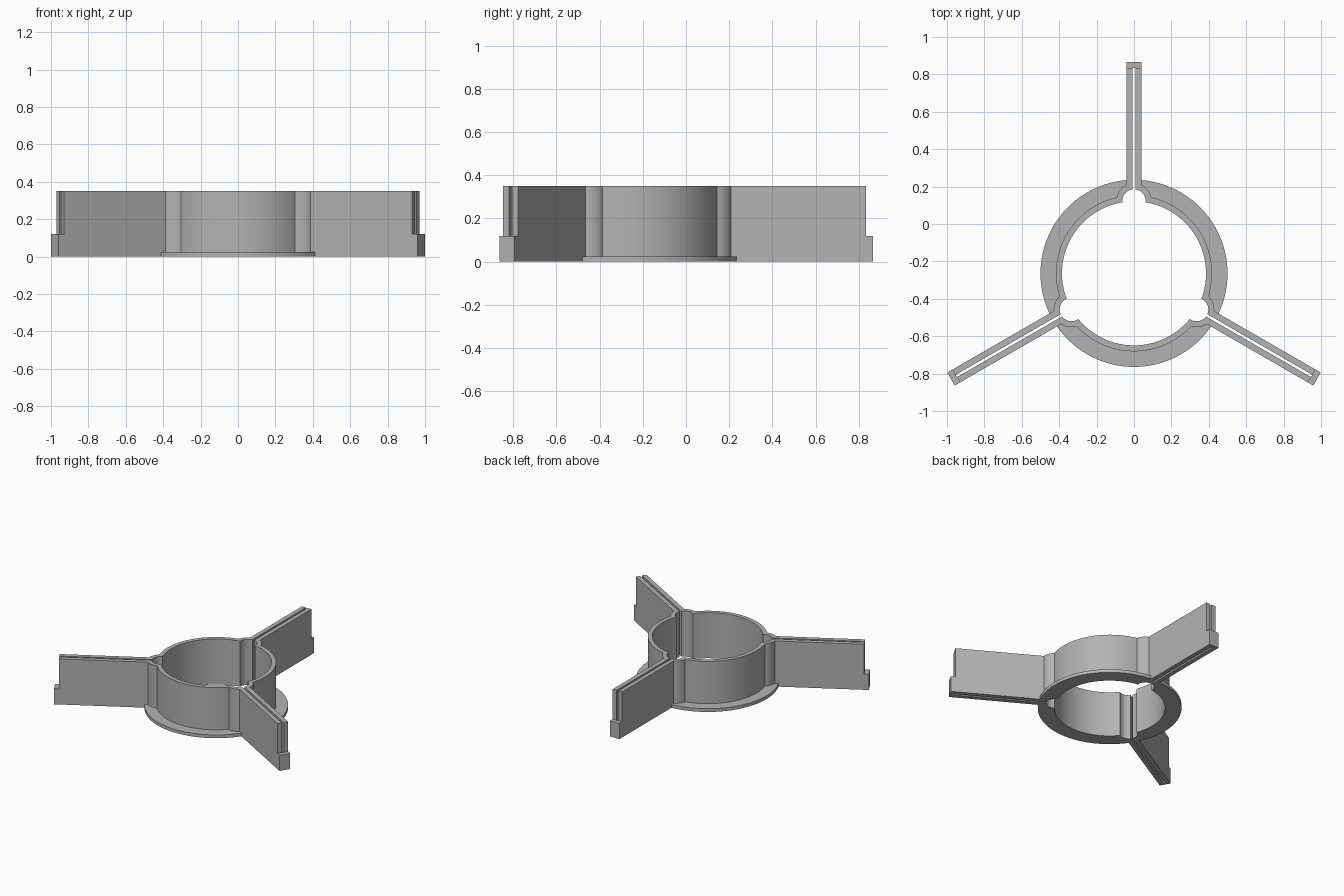
import bpy, bmesh, math
from math import sin, cos, asin, acos, atan2, pi
from mathutils import Matrix

if "Cube" in bpy.data.objects:
    bpy.data.objects.remove(bpy.data.objects["Cube"])

CY = -0.264                     # hub centre in y
R_IN, R_OUT, R_FLANGE = 0.385, 0.417, 0.5
POCKET_D, POCKET_IN, POCKET_OUT = 0.386, 0.063, 0.095
SLOT, ARM = 0.007, 0.04         # half widths of the slot and the arm
ARM_END, TIP_END = 1.097, 1.13
HEIGHT, FLANGE_H, TIP_H = 0.35, 0.025, 0.12

grey = bpy.data.materials.new("grey plastic")
grey.diffuse_color = (0.45, 0.45, 0.45, 1)
grey.use_nodes = True
grey.node_tree.nodes["Principled BSDF"].inputs["Base Color"].default_value = grey.diffuse_color


def arc(cx, r, a0, a1, n):
    return [(cx + r * cos(a0 + (a1 - a0) * i / n), r * sin(a0 + (a1 - a0) * i / n))
            for i in range(n + 1)]


def meet(big, small):
    """Angles where a hub circle meets a pocket circle, seen from each centre."""
    x = (big ** 2 - small ** 2 + POCKET_D ** 2) / (2 * POCKET_D)
    y = math.sqrt(big ** 2 - x ** 2)
    return atan2(y, x), atan2(y, x - POCKET_D)


def mirrored(p):
    """Reflect a point across the 60 degree line, onto the next arm."""
    c, s = cos(2 * pi / 3), sin(2 * pi / 3)
    return (c * p[0] + s * p[1], s * p[0] - c * p[1])


def extrude(name, outline, height, angle):
    bm = bmesh.new()
    face = bm.faces.new([bm.verts.new((x, y, 0)) for x, y in outline])
    top = bmesh.ops.extrude_face_region(bm, geom=[face])["geom"]
    bmesh.ops.translate(bm, vec=(0, 0, height),
                        verts=[v for v in top if isinstance(v, bmesh.types.BMVert)])
    bmesh.ops.remove_doubles(bm, verts=bm.verts, dist=1e-5)
    bmesh.ops.recalc_face_normals(bm, faces=bm.faces)
    bm.transform(Matrix.Translation((0, CY, 0)) @ Matrix.Rotation(angle, 4, "Z"))
    mesh = bpy.data.meshes.new(name)
    bm.to_mesh(mesh)
    bm.free()
    mesh.materials.append(grey)
    obj = bpy.data.objects.new(name, mesh)
    bpy.context.collection.objects.link(obj)
    bpy.ops.object.select_all(action="DESELECT")
    obj.select_set(True)
    bpy.context.view_layer.objects.active = obj
    bpy.ops.object.shade_smooth_by_angle(angle=math.radians(25))


# Half outlines, from the middle of a hub sector out to its arm
MID = pi / 3
hub_in, pocket_in = meet(R_IN, POCKET_IN)
hub_out, pocket_out = meet(R_OUT, POCKET_OUT)
inner = (arc(0, R_IN, MID, hub_in, 24)[1:]
         + arc(POCKET_D, POCKET_IN, pocket_in, asin(SLOT / POCKET_IN), 10)[1:])
outer = (arc(POCKET_D, POCKET_OUT, asin(ARM / POCKET_OUT), pocket_out, 8)
         + arc(0, R_OUT, hub_out, MID, 24)[1:])
wall_half = inner + [(ARM_END, SLOT), (ARM_END, ARM)] + outer
rim = arc(0, R_FLANGE, MID, asin(ARM / R_FLANGE), 28)[1:]


def both(half, shared):
    """Close a half outline with its mirror; shared is the point on the mirror line."""
    return half + [mirrored(p) for p in reversed(half) if p != half[-1]] + [shared]


wall = both(wall_half, (R_IN * cos(MID), R_IN * sin(MID)))
flange = both(rim + outer, (R_FLANGE * cos(MID), R_FLANGE * sin(MID)))
tip = [(ARM_END, -ARM), (TIP_END, -ARM), (TIP_END, ARM), (ARM_END, ARM)]

for i in range(3):
    a = pi / 2 + i * 2 * pi / 3
    extrude(f"hub_wall_with_arm_plates_{i + 1}", wall, HEIGHT, a)
    extrude(f"base_flange_{i + 1}", flange, FLANGE_H, a)
    extrude(f"arm_end_block_{i + 1}", tip, TIP_H, a)
